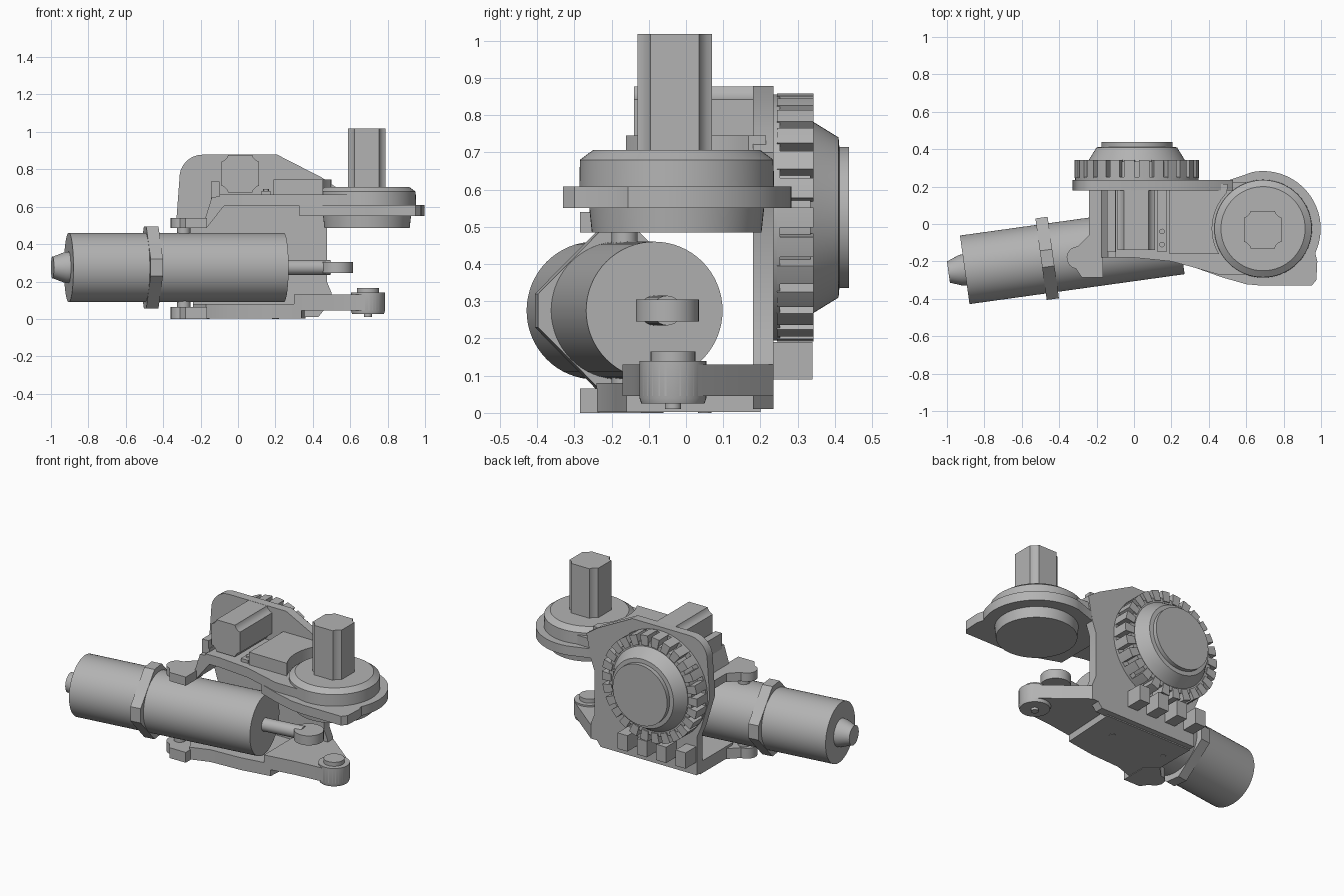
import bpy, bmesh, math
from mathutils import Matrix, Vector

cube = bpy.data.objects.get("Cube")
if cube:
    bpy.data.objects.remove(cube, do_unlink=True)

grey = bpy.data.materials.new("plain_grey")
grey.use_nodes = True
grey.diffuse_color = (0.45, 0.45, 0.45, 1)
grey.node_tree.nodes["Principled BSDF"].inputs["Base Color"].default_value = grey.diffuse_color


def finish(name, bm):
    bmesh.ops.recalc_face_normals(bm, faces=bm.faces)
    mesh = bpy.data.meshes.new(name)
    bm.to_mesh(mesh)
    bm.free()
    for p in mesh.polygons:
        p.use_smooth = True
    mesh.set_sharp_from_angle(angle=math.radians(30))
    mesh.materials.append(grey)
    obj = bpy.data.objects.new(name, mesh)
    bpy.context.collection.objects.link(obj)
    return obj


def prism(name, pts, lo, hi, axis="z", matrix=None):
    """Extrude an outline: (x, y) along z, or (x, z) along y."""
    bm = bmesh.new()
    place = (lambda p, h: (p[0], p[1], h)) if axis == "z" else (lambda p, h: (p[0], h, p[1]))
    face = bm.faces.new([bm.verts.new(place(p, lo)) for p in pts])
    new = bmesh.ops.extrude_face_region(bm, geom=[face])["geom"]
    step = Vector((0, 0, hi - lo)) if axis == "z" else Vector((0, hi - lo, 0))
    bmesh.ops.translate(bm, vec=step, verts=[v for v in new if isinstance(v, bmesh.types.BMVert)])
    if matrix:
        bm.transform(matrix)
    return finish(name, bm)


def box(name, x0, x1, y0, y1, z0, z1):
    return prism(name, [(x0, y0), (x1, y0), (x1, y1), (x0, y1)], z0, z1)


def turned(name, profile, origin, direction=(0, 0, 1), n=64):
    """Stack circles (radius, height) along a direction."""
    bm = bmesh.new()
    rings = [[bm.verts.new((r * math.cos(math.tau * i / n), r * math.sin(math.tau * i / n), h))
              for i in range(n)] for r, h in profile]
    bm.faces.new(rings[0])
    bm.faces.new(rings[-1])
    for a, b in zip(rings, rings[1:]):
        for i in range(n):
            j = (i + 1) % n
            bm.faces.new((a[i], a[j], b[j], b[i]))
    turn = Vector(direction).to_track_quat("Z", "Y").to_matrix().to_4x4()
    bm.transform(Matrix.Translation(origin) @ turn)
    return finish(name, bm)


def arc(cx, cy, r, start, end, n=16):
    return [(cx + r * math.cos(math.radians(start + (end - start) * i / n)),
             cy + r * math.sin(math.radians(start + (end - start) * i / n))) for i in range(n + 1)]


def motor_outline(cx, cy):
    """Square with a grooved corner in each quadrant."""
    corner = [(0.1, 0.065), (0.086, 0.07), (0.07, 0.086), (0.065, 0.1)]
    pts = []
    for k in range(4):
        c, s = round(math.cos(k * math.pi / 2)), round(math.sin(k * math.pi / 2))
        pts += [(cx + c * x - s * y, cy + s * x + c * y) for x, y in corner]
    return pts


# Linear actuator, lying tilted in plan
start, end = Vector((-0.905, -0.245, 0.275)), Vector((0.245, -0.085, 0.275))
along = (end - start).normalized()
length = (end - start).length
turned("actuator_body", [(0.185, 0), (0.185, length)], start, along)
turned("actuator_end_cap", [(0.085, -0.01), (0.083, 0.02), (0.06, 0.08), (0.06, 0.088)], start, -along, 32)
turned("actuator_rod", [(0.04, 0), (0.04, 0.25)], end, along, 24)
turned("rod_eye", [(0.085, 0.245), (0.085, 0.305)], (0.53, -0.05, 0), n=32)
a, b = 0.22, 0.045
octagon = [(a, -b), (a, b), (b, a), (-b, a), (-a, b), (-a, -b), (-b, -a), (b, -a)]
tilt = Matrix.Translation(start + along * 0.445) @ Matrix.Rotation(math.atan2(along.y, along.x) - math.pi / 2, 4, "Z")
prism("actuator_band", octagon, -0.033, 0.033, "y", tilt)

# Trunnion pins and the clevis tabs that hold them
turned("trunnion_pin", [(0.035, 0.04), (0.035, 0.51)], (-0.29, -0.165, 0), n=24)
tab = arc(-0.3, -0.18, 0.06, 90, 260, 10) + [(-0.28, -0.285), (-0.165, -0.285), (-0.165, -0.12), (-0.24, -0.06)]
prism("lower_clevis_tab", tab, 0, 0.065)
prism("upper_clevis_tab", tab, 0.485, 0.54)

# Back plate carrying the wheel
plate = [(-0.24, 0.01), (0.43, 0.01), (0.5, 0.1), (0.5, 0.14), (0.475, 0.2), (0.475, 0.48), (0.5, 0.55),
         (0.53, 0.7), (0.45, 0.755), (0.21, 0.878)] + arc(-0.19, 0.755, 0.123, 90, 170, 8) + [
         (-0.33, 0.52), (-0.27, 0.32), (-0.24, 0.25)]
prism("back_plate", plate, 0.18, 0.235, "y")

# Lower plate, arm and hinge boss
prism("lower_plate", [(-0.24, -0.12), (-0.17, -0.24), (-0.05, -0.2), (0.15, -0.19), (0.34, -0.16),
                      (0.36, 0.2), (-0.24, 0.2)], 0.003, 0.08)
arm = [(0.3, -0.17), (0.5, -0.14)] + arc(0.695, -0.035, 0.09, -100, 50, 12) + [(0.5, 0.235), (0.3, 0.235)]
prism("hinge_arm", arm, 0.045, 0.13)
turned("hinge_boss", [(0.085, 0.025), (0.09, 0.04), (0.09, 0.14)], (0.695, -0.035, 0), n=40)
turned("hinge_pin", [(0.022, 0.01), (0.022, 0.03), (0.06, 0.03), (0.06, 0.165)], (0.695, -0.035, 0), n=32)
for x in (-0.17, 0.2):
    turned("plate_bolt", [(0.018, 0), (0.018, 0.05)], (x, 0.05, 0), n=12)

# Feet below the wheel
for x in (-0.2, -0.065, 0.07, 0.205):
    box("rear_block", x - 0.035, x + 0.035, 0.23, 0.34, 0.09, 0.19)

# Toothed wheel with stepped hub
hub = (0.015, 0, 0.525)
back = (0, 1, 0)
turned("wheel_core", [(0.33, 0.23), (0.33, 0.252), (0.29, 0.252), (0.29, 0.335)], hub, back)
turned("wheel_hub", [(0.265, 0.33), (0.255, 0.345), (0.215, 0.41), (0.19, 0.412), (0.19, 0.438)], hub, back)
teeth = 26
for i in range(teeth):
    mid, half = 360 * i / teeth, 360 / teeth * 0.34
    outer = arc(hub[0], hub[2], 0.333, mid - half, mid + half, 2)
    inner = arc(hub[0], hub[2], 0.27, mid + half, mid - half, 2)
    prism("wheel_tooth", outer + inner, 0.245, 0.342, "y")

# Upper deck and its ramp down to the clevis
deck = [(-0.1, -0.18), (0, -0.18), (0.2, -0.2), (0.33, -0.235), (0.45, -0.27), (0.6, -0.27),
        (0.6, 0.225), (-0.1, 0.225)]
prism("deck", deck, 0.605, 0.665)
prism("deck_ramp", [(-0.24, 0.49), (-0.165, 0.49), (-0.07, 0.61), (-0.07, 0.66), (-0.14, 0.65),
                    (-0.175, 0.54), (-0.24, 0.54)], -0.18, 0.2, "y")
box("deck_side_wall", -0.145, -0.1, -0.15, 0.19, 0.6, 0.735)
for x in (-0.12, 0.15):
    box("motor_rail", x - 0.025, x + 0.025, -0.15, 0.19, 0.65, 0.685)
    for y in (-0.11, -0.04):
        turned("rail_bolt", [(0.015, 0.68), (0.015, 0.695)], (x, y, 0), n=12)

# Round gear housing at the end of the deck
cx, cy = 0.69, -0.025
cover = [(0.19, -0.16)] + arc(cx, cy, 0.272, 210, 135, 14) + [(0.5, 0.215), (0.19, 0.215)]
prism("deck_cover", cover, 0.65, 0.745)
flange = [(0.33, -0.235), (0.47, -0.285), (0.6, -0.322)] + [(0.69, -0.33), (0.95, -0.33), (0.975, -0.3),
         (0.98, -0.2)] + arc(cx, cy, 0.308, -25, 100, 24) + [(0.5, 0.232), (0.33, 0.232)]
prism("housing_flange", flange, 0.55, 0.608)
turned("housing_bottom", [(0.228, 0.485), (0.236, 0.56)], (cx, cy, 0))
turned("housing_top", [(0.262, 0.6), (0.26, 0.68), (0.225, 0.706)], (cx, cy, 0))

# Two square motors
prism("upright_motor", motor_outline(0.688, -0.03), 0.7, 1.018)
prism("flat_motor", motor_outline(0.012, 0.777), -0.14, 0.2, "y")
